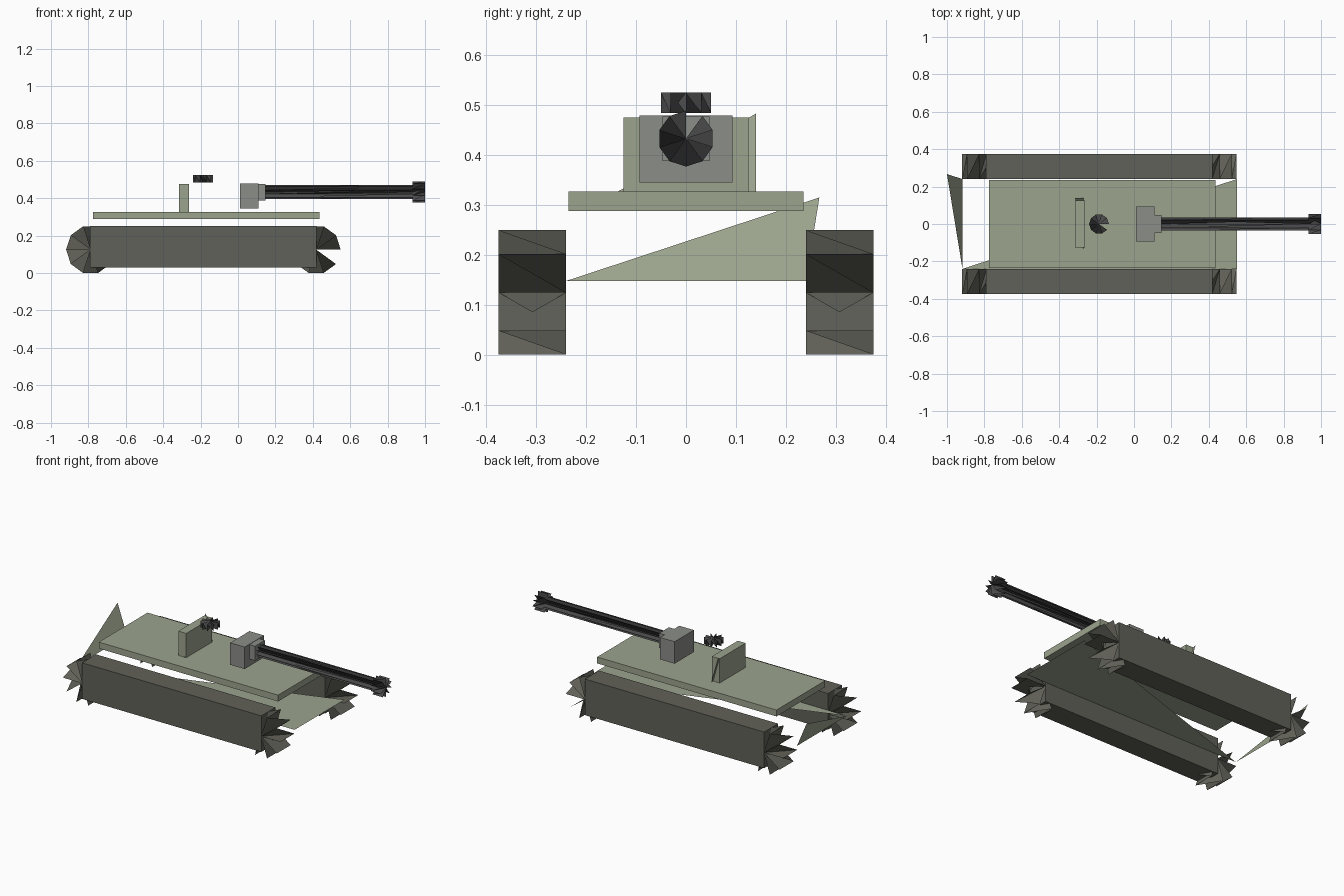
import bpy
from math import cos, sin, tau

if "Cube" in bpy.data.objects:
    bpy.data.objects.remove(bpy.data.objects["Cube"])


def material(name, r, g, b):
    m = bpy.data.materials.new(name)
    m.diffuse_color = (r, g, b, 1)
    m.use_nodes = True
    m.node_tree.nodes["Principled BSDF"].inputs["Base Color"].default_value = m.diffuse_color
    return m


GREEN = material("armour_green", 0.33, 0.37, 0.27)
TRACK = material("track_dark", 0.12, 0.12, 0.10)
STEEL = material("steel", 0.26, 0.27, 0.25)
DARK = material("gun_dark", 0.07, 0.07, 0.07)


def add_mesh(name, verts, faces, mat):
    me = bpy.data.meshes.new(name)
    me.from_pydata(verts, [], faces)
    me.materials.append(mat)
    ob = bpy.data.objects.new(name, me)
    bpy.context.collection.objects.link(ob)
    return ob


def box(name, x, y, z, mat):
    bpy.ops.mesh.primitive_cube_add(
        size=1, location=[(a + b) / 2 for a, b in (x, y, z)])
    ob = bpy.context.object
    ob.name = name
    ob.scale = [b - a for a, b in (x, y, z)]
    ob.data.materials.append(mat)


def pleated_drum(name, axis, centre, start, end, radius, mat, n=10):
    """Open pleated drum: a fan from each hub over a zigzag rim."""
    def place(u, v, w):
        cx, cy, cz = centre
        if axis == 'X':
            return (w, cy - v, cz + u)
        if axis == 'Y':
            return (cx + u, w, cz + v)
        return (cx + u, cy + v, w)

    verts = [place(0, 0, start), place(0, 0, end)]
    for i in range(n):
        a = tau * i / n
        for w in (start, end):
            verts.append(place(radius * cos(a), radius * sin(a), w))
    faces = [(hub, k, k + 1) for hub in (0, 1) for k in range(2, 2 * n + 1)]
    add_mesh(name, verts, faces, mat)


# Tracks with pleated end drums
for side, (y0, y1) in (("right", (-0.375, -0.24)), ("left", (0.24, 0.375))):
    box(f"track_{side}", (-0.79, 0.42), (y0, y1), (0.03, 0.25), TRACK)
    for end, x in (("rear", -0.788), ("front", 0.418)):
        pleated_drum(f"track_drum_{end}_{side}", 'Y', (x, 0, 0.125),
                     y0, y1, 0.131, TRACK)

# Hull: triangular belly and rear sheets, flat deck
add_mesh("hull_sheets",
         [(-0.917, -0.24, 0.148), (0.55, -0.24, 0.148), (0.55, 0.24, 0.148),
          (-0.917, 0.24, 0.148), (-1.0, 0.267, 0.315)],
         [(0, 2, 1), (0, 4, 3)], GREEN)
box("deck", (-0.775, 0.435), (-0.235, 0.235), (0.288, 0.327), GREEN)

# Turret rear
box("turret_stowage", (-0.315, -0.262), (-0.125, 0.125), (0.327, 0.475), GREEN)
add_mesh("turret_rear_sheet",
         [(-0.27, -0.14, 0.325), (-0.27, 0.14, 0.325), (-0.315, 0.14, 0.483)],
         [(0, 2, 1)], GREEN)
pleated_drum("hatch", 'Z', (-0.187, 0, 0), 0.484, 0.525, 0.053, DARK)

# Gun
box("mantlet", (0.012, 0.11), (-0.093, 0.093), (0.345, 0.479), STEEL)
box("gun_collar", (0.11, 0.148), (-0.047, 0.047), (0.388, 0.477), STEEL)
pleated_drum("barrel", 'X', (0, 0, 0.433), 0.148, 0.94, 0.037, DARK)
pleated_drum("muzzle", 'X', (0, 0, 0.433), 0.932, 1.0, 0.056, DARK)
